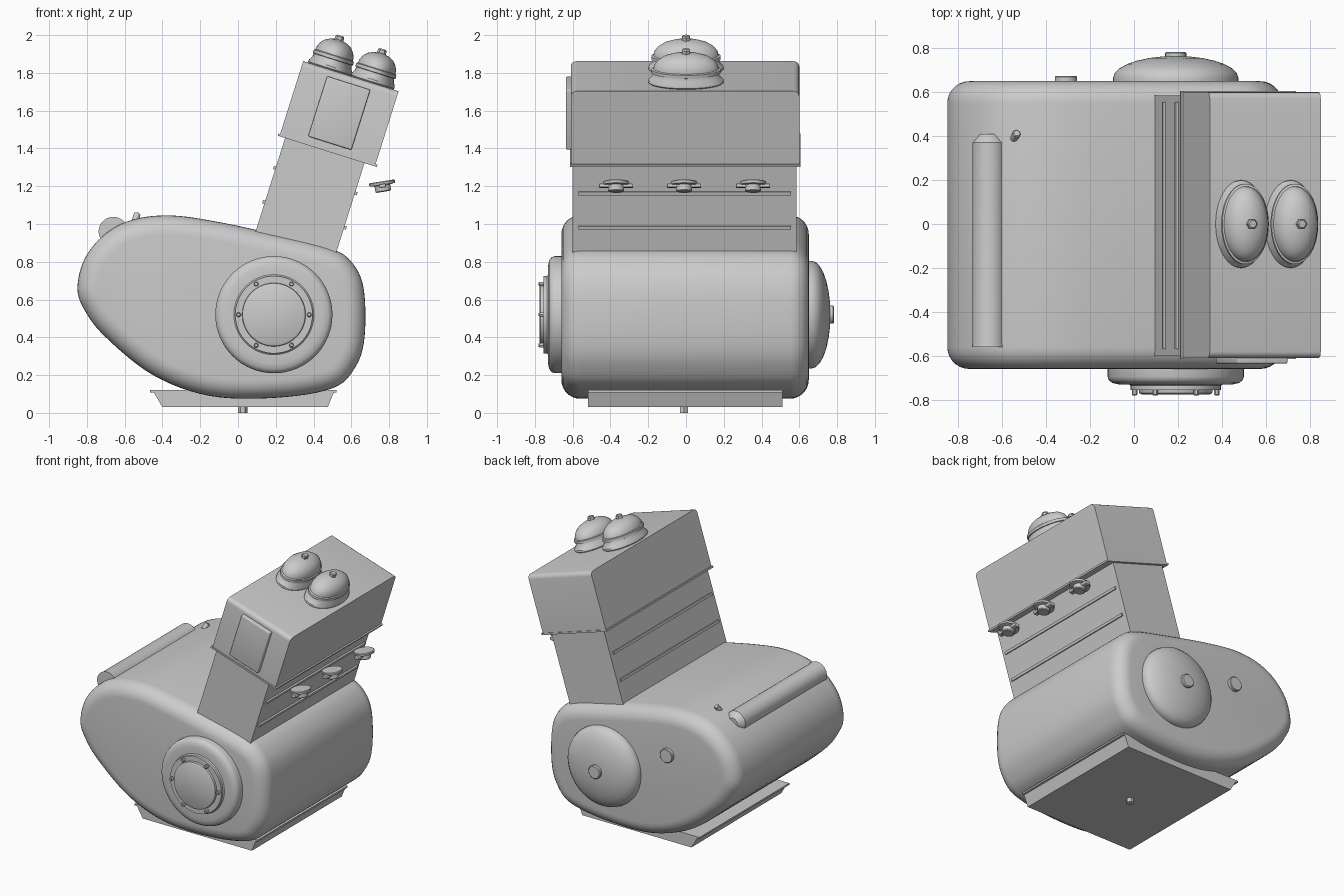
import bpy, bmesh, math
from mathutils import Matrix, Vector

cube = bpy.data.objects.get("Cube")
if cube:
    bpy.data.objects.remove(cube, do_unlink=True)

grey = bpy.data.materials.new("light grey metal")
grey.use_nodes = True
grey.diffuse_color = (0.6, 0.6, 0.6, 1)
for node in grey.node_tree.nodes:
    if node.type == 'BSDF_PRINCIPLED':
        node.inputs["Base Color"].default_value = (0.6, 0.6, 0.6, 1)

IDENT = Matrix.Identity(4)


def finish(bm, name, matrix=IDENT, angle=35):
    bmesh.ops.recalc_face_normals(bm, faces=bm.faces)
    me = bpy.data.meshes.new(name)
    bm.to_mesh(me)
    bm.free()
    me.transform(matrix)
    me.materials.append(grey)
    me.shade_smooth()
    me.set_sharp_from_angle(angle=math.radians(angle))
    ob = bpy.data.objects.new(name, me)
    bpy.context.scene.collection.objects.link(ob)
    return ob


def loft(bm, rings):
    """Skin closed rings of points and cap both ends."""
    loops = [[bm.verts.new(p) for p in ring] for ring in rings]
    n = len(loops[0])
    for a, b in zip(loops, loops[1:]):
        for i in range(n):
            j = (i + 1) % n
            bm.faces.new((a[i], a[j], b[j], b[i]))
    bm.faces.new(loops[0])
    bm.faces.new(loops[-1])


def lathe(name, profile, matrix=IDENT, sides=48):
    """Turn (radius, height) points around local z."""
    bm = bmesh.new()
    turn = [2 * math.pi * i / sides for i in range(sides)]
    loft(bm, [[(r * math.cos(t), r * math.sin(t), h) for t in turn] for r, h in profile])
    return finish(bm, name, matrix)


def box(name, lo, hi, matrix=IDENT, bevel=0, rule=None):
    """Box between two corners; edges chosen by rule are rounded."""
    bm = bmesh.new()
    bmesh.ops.create_cube(bm, size=1)
    for v in bm.verts:
        v.co = Vector([l + (c + 0.5) * (h - l) for c, l, h in zip(v.co, lo, hi)])
    if bevel:
        edges = [e for e in bm.edges if rule is None or rule(e)]
        bmesh.ops.bevel(bm, geom=edges, offset=bevel, segments=4, profile=0.5, affect='EDGES')
    return finish(bm, name, matrix)


def smooth_loop(points, steps=6):
    """Closed spline through the points."""
    out, n = [], len(points)
    for i in range(n):
        a, b, c, d = (Vector(points[(i + k) % n]) for k in (-1, 0, 1, 2))
        for s in range(steps):
            t = s / steps
            out.append(0.5 * (2 * b + (c - a) * t + (2 * a - 5 * b + 4 * c - d) * t ** 2
                              + (3 * b - a - 3 * c + d) * t ** 3))
    return out


# Rounded crankcase: an egg-shaped outline swept from front to back
outline = smooth_loop([
    (-0.85, 0.66), (-0.81, 0.82), (-0.70, 0.95), (-0.55, 1.025), (-0.35, 1.045),
    (-0.10, 1.01), (0.20, 0.945), (0.48, 0.875), (0.60, 0.80), (0.665, 0.66),
    (0.67, 0.40), (0.62, 0.24), (0.50, 0.13), (0.20, 0.08), (-0.15, 0.09),
    (-0.45, 0.20), (-0.70, 0.40), (-0.81, 0.54)])
count = len(outline)
inward = []
for i in range(count):
    d = (outline[(i + 1) % count] - outline[i - 1]).normalized()
    inward.append(Vector((d.y, -d.x)))
R, FRONT, BACK = 0.1, -0.66, 0.65


def case_ring(inset, y):
    pts = [p + n * inset for p, n in zip(outline, inward)]
    return [(p.x, y, p.y) for p in pts]


arc = [math.radians(90 * i / 7) for i in range(8)]
rings = [case_ring(R * (1 - math.sin(t)), FRONT + R * (1 - math.cos(t))) for t in arc]
rings += [case_ring(R * (1 - math.sin(t)), BACK - R * (1 - math.cos(t))) for t in reversed(arc)]
bm = bmesh.new()
loft(bm, rings)
finish(bm, "crankcase")

# Leaning cylinder block and head, built in their own tilted frame
tilt = Matrix.Translation((0.536, 0, 1.587)) @ Matrix.Rotation(math.radians(17.5), 4, 'Y')
box("cylinder_block", (-0.234, -0.6, -0.8), (0.207, 0.585, -0.2), tilt)
box("cylinder_head", (-0.265, -0.61, -0.205), (0.265, 0.6, 0.205), tilt, 0.03,
    lambda e: all(v.co.z > 0.2 for v in e.verts) and abs(e.verts[0].co.y - e.verts[1].co.y) < 0.01)
box("head_flange", (-0.275, -0.615, -0.212), (0.275, 0.605, -0.2), tilt)
box("head_side_panel", (-0.12, -0.636, -0.167), (0.12, -0.6, 0.167), tilt, 0.008)
for i, z in enumerate((-0.379, -0.569)):
    box(f"block_rib_{i}", (-0.246, -0.57, z - 0.009), (0.219, 0.555, z + 0.009), tilt)

# Oval domed caps with hex knobs on the head
dome = [(0.115, 0), (0.121, 0.008), (0.12, 0.02), (0.108, 0.04), (0.105, 0.058), (0.111, 0.06),
        (0.111, 0.078), (0.104, 0.082), (0.102, 0.1), (0.091, 0.125), (0.072, 0.146),
        (0.045, 0.16), (0.02, 0.166), (0.002, 0.168)]
for side in (-1, 1):
    seat = tilt @ Matrix.Translation((side * 0.118, 0, 0.203))
    tag = "left" if side > 0 else "right"
    lathe(f"{tag}_dome_cap", dome, seat @ Matrix.Diagonal((1, 1.65, 1, 1)))
    lathe(f"{tag}_dome_knob", [(0.024, 0.155), (0.024, 0.183), (0.018, 0.19)], seat, 6)

# Three eared plugs standing off beside the block
for i, y in enumerate((-0.37, -0.01, 0.355)):
    m = Matrix.Translation((0.765, y, 1.2)) @ Matrix.Rotation(math.radians(-9), 4, 'Y')
    lathe(f"plug_{i}", [(0.036, -0.03), (0.042, -0.025), (0.042, 0.005), (0.068, 0.008),
                        (0.07, 0.022), (0.066, 0.026)], m, 32)
    box(f"plug_ears_{i}", (-0.018, -0.09, -0.008), (0.018, 0.09, 0.012), m, 0.005)

# Front round cover with stepped rings and six bolts
front = Matrix.Translation((0.19, -0.64, 0.52)) @ Matrix.Rotation(math.radians(90), 4, 'X')
lathe("front_cover", [(0.31, 0), (0.31, 0.055), (0.304, 0.072), (0.288, 0.084), (0.26, 0.09),
                      (0.212, 0.09), (0.205, 0.096), (0.205, 0.115), (0.168, 0.115),
                      (0.166, 0.13), (0.155, 0.136)], front, 64)
for i in range(6):
    a = math.radians(60 * i)
    spot = Matrix.Translation((0.187 * math.cos(a), 0.187 * math.sin(a), 0.11))
    lathe(f"cover_bolt_{i}", [(0.013, 0), (0.013, 0.026), (0.009, 0.03)], front @ spot, 6)

# Back dome, its hub, and the small round plug
back = Matrix.Translation((0.19, 0.64, 0.52)) @ Matrix.Rotation(math.radians(-90), 4, 'X')
bulge = [(0.285 * math.cos(t), 0.025 + 0.1 * math.sin(t)) for t in arc[:-1]]
lathe("back_dome", [(0.285, 0)] + bulge, back, 64)
lathe("back_hub", [(0.048, 0.1), (0.048, 0.138), (0.042, 0.144)], back, 24)
small = Matrix.Translation((-0.31, 0.64, 0.73)) @ Matrix.Rotation(math.radians(-90), 4, 'X')
lathe("back_plug", [(0.05, 0), (0.05, 0.03), (0.046, 0.034)], small, 32)

# Long tube lying on the shoulder and a small leaning pin
tube = Matrix.Translation((-0.66, -0.56, 0.96)) @ Matrix.Rotation(math.radians(-90), 4, 'X')
lathe("shoulder_tube", [(0.078, 0), (0.075, 0.02), (0.075, 0.93), (0.04, 0.97)], tube, 32)
pin = Matrix.Translation((-0.55, 0.38, 1.0)) @ Matrix.Rotation(math.radians(35), 4, Vector((-0.8, 0.4, 0)))
lathe("shoulder_pin", [(0.018, -0.02), (0.018, 0.062), (0.014, 0.066)], pin, 16)

# Sump pan with a thin lip and a drain bolt
bm = bmesh.new()
loft(bm, [[(x0, -0.52, z), (x1, -0.52, z), (x1, 0.51, z), (x0, 0.51, z)]
          for x0, x1, z in ((-0.4, 0.475, 0.03), (-0.45, 0.51, 0.115), (-0.45, 0.51, 0.15))][:2])
finish(bm, "sump_pan")
box("sump_lip", (-0.465, -0.52, 0.108), (0.522, 0.51, 0.12))
lathe("drain_bolt", [(0.025, 0), (0.025, 0.035)], Matrix.Translation((0.025, -0.01, 0)), 6)
